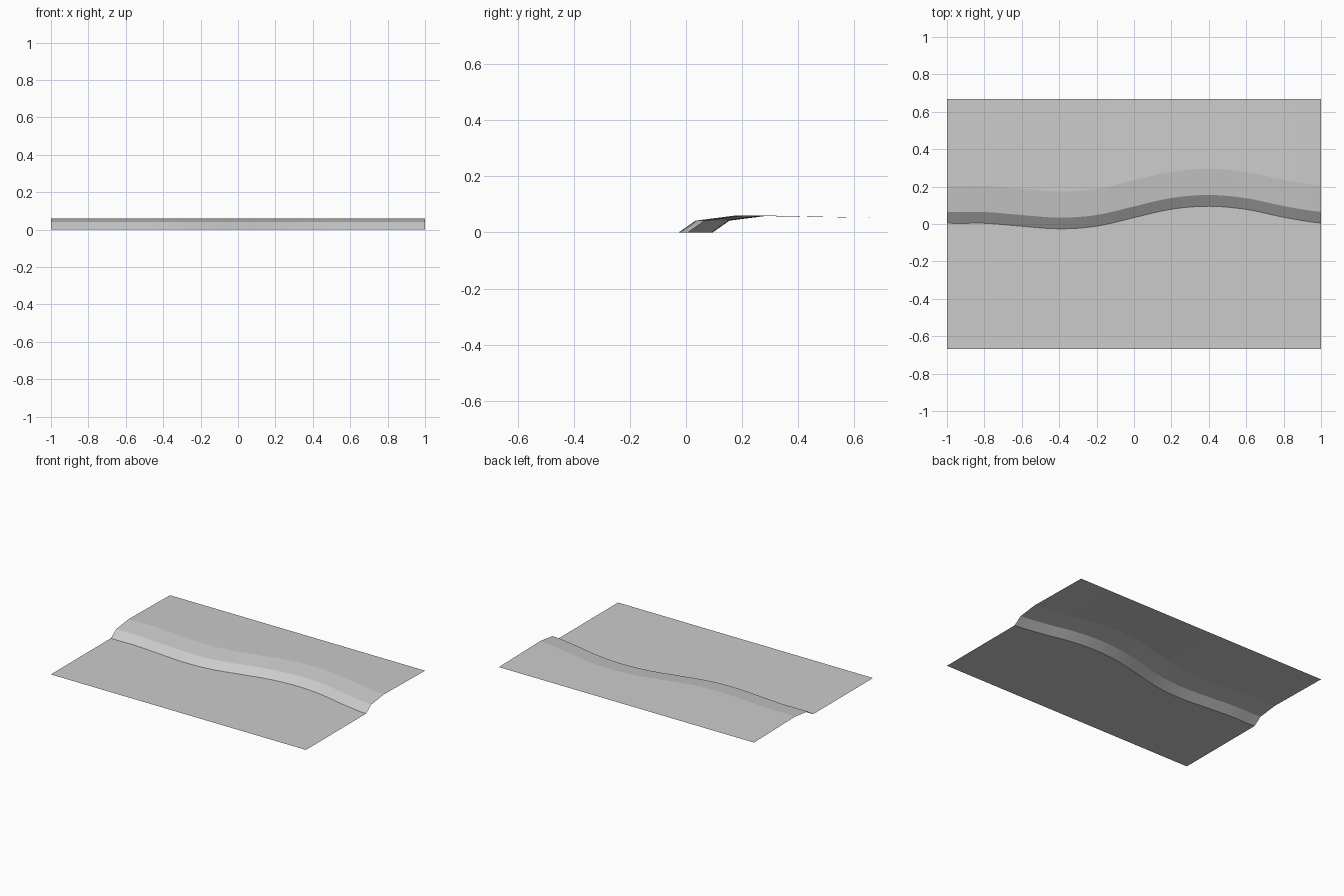
import bpy, math

if "Cube" in bpy.data.objects:
    bpy.data.objects.remove(bpy.data.objects["Cube"])

# Single flat colour
grey = bpy.data.materials.new("plain_grey")
grey.diffuse_color = (0.6, 0.6, 0.6, 1)
grey.use_nodes = True
grey.node_tree.nodes["Principled BSDF"].inputs["Base Color"].default_value = grey.diffuse_color

# Winding foot line of the bank: y values at x = -1 ... 1, step 0.2
FOOT = [0.005, 0.004, -0.012, -0.026, -0.012, 0.034, 0.079, 0.095, 0.078, 0.036, 0.005]
SEG = 40
HALF = 0.667


def foot(x):
    """Catmull-Rom interpolation of the foot line, repeating at the ends."""
    t = (x + 1) / 0.2
    i = min(int(t), 9)
    u = t - i
    a, b, c, d = (FOOT[(i + k) % 10] for k in (-1, 0, 1, 2))
    return 0.5 * (2 * b + (c - a) * u + (2 * a - 5 * b + 4 * c - d) * u * u
                  + (3 * b - a - 3 * c + d) * u ** 3)


def strip(name, near, far):
    """Open sheet between two lines, each a function x -> (y, z)."""
    verts, faces = [], []
    for i in range(SEG + 1):
        x = -1 + 2 * i / SEG
        verts += [(x, *near(x)), (x, *far(x))]
    for i in range(SEG):
        k = 2 * i
        faces.append((k, k + 2, k + 3, k + 1))
    me = bpy.data.meshes.new(name)
    me.from_pydata(verts, [], faces)
    me.materials.append(grey)
    ob = bpy.data.objects.new(name, me)
    bpy.context.collection.objects.link(ob)


# Lines across the terrain, front to back
front_edge = lambda x: (-HALF, 0.0)
bank_foot = lambda x: (foot(x), 0.0)
bank_top = lambda x: (foot(x) + 0.06, 0.042)
crest = lambda x: (foot(x) + 0.2, 0.06)
back_edge = lambda x: (HALF, 0.052)

strip("lower_ground", front_edge, bank_foot)
strip("steep_bank", bank_foot, bank_top)
strip("gentle_bank", bank_top, crest)
strip("upper_ground", crest, back_edge)
